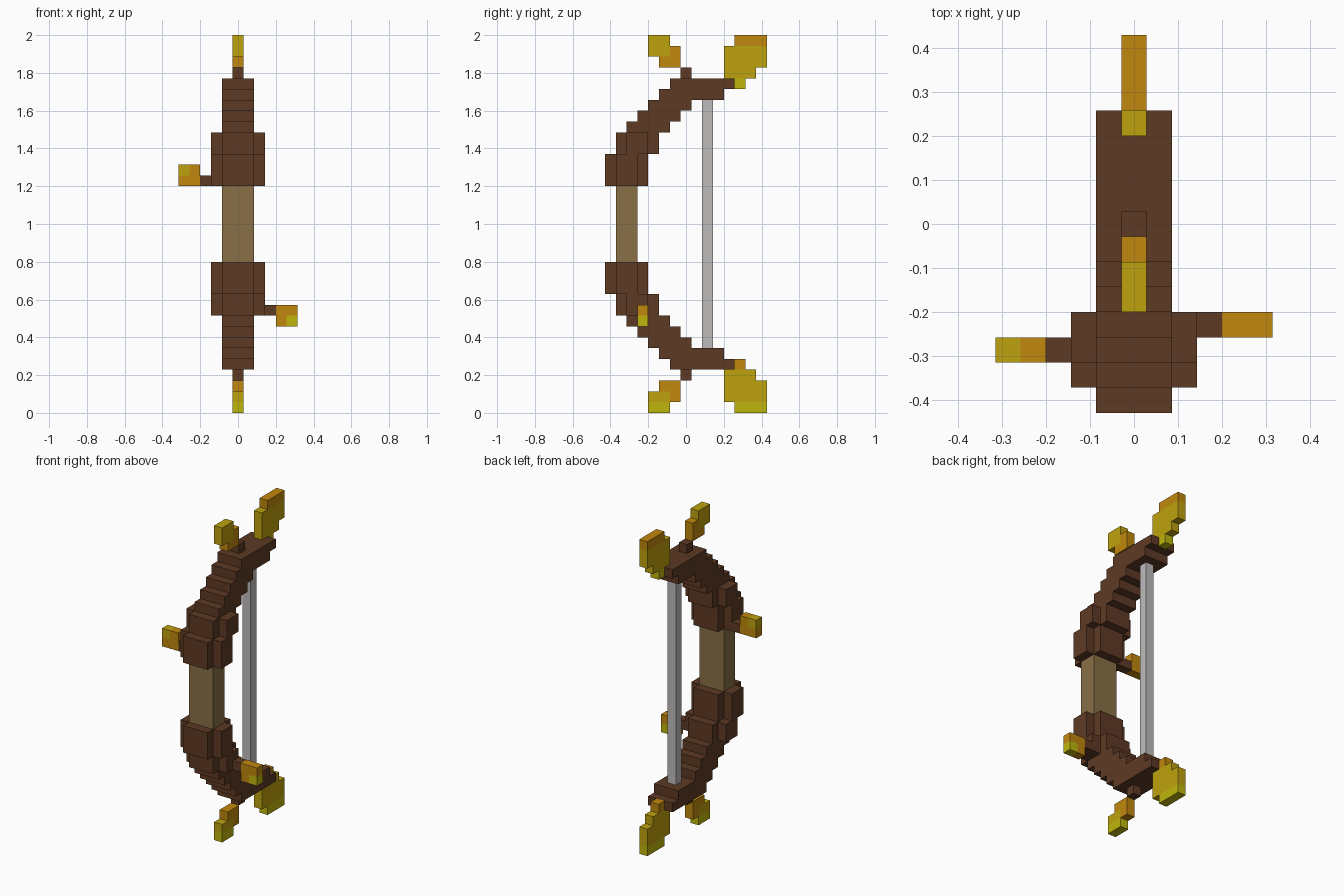
import bpy
import bmesh

cube = bpy.data.objects.get("Cube")
if cube:
    bpy.data.objects.remove(cube, do_unlink=True)

U = 2 / 35          # one block
TALL, DEEP = 35, 15  # size in blocks


def linear(c):
    c /= 255
    return c / 12.92 if c <= 0.04045 else ((c + 0.055) / 1.055) ** 2.4


def material(name, *rgb):
    m = bpy.data.materials.new(name)
    m.use_nodes = True
    col = [linear(c) for c in rgb] + [1]
    m.diffuse_color = col
    bsdf = m.node_tree.nodes["Principled BSDF"]
    bsdf.inputs["Base Color"].default_value = col
    bsdf.inputs["Roughness"].default_value = 0.9
    return m


BARK = material("dark bark", 94, 58, 36)
GRIP = material("tan grip", 136, 112, 70)
CORD = material("grey cord", 190, 188, 187)
GOLD = material("golden orange", 193, 135, 14)
YELLOW = material("leaf yellow", 190, 162, 14)
LIME = material("bright yellow", 191, 182, 12)


def blocks(name, boxes, flip=False):
    """Join boxes given as (x range, y range, z range, material), in blocks."""
    bm = bmesh.new()
    mats = []
    for xs, ys, zs, mat in boxes:
        if flip:
            zs = (TALL - zs[1], TALL - zs[0])
        if mat not in mats:
            mats.append(mat)
        made = bmesh.ops.create_cube(bm, size=1)["verts"]
        for v in made:
            v.co.x = xs[v.co.x > 0] * U
            v.co.y = (ys[v.co.y > 0] - DEEP / 2) * U
            v.co.z = zs[v.co.z > 0] * U
        for f in {f for v in made for f in v.link_faces}:
            f.material_index = mats.index(mat)
    bmesh.ops.recalc_face_normals(bm, faces=bm.faces)
    me = bpy.data.meshes.new(name)
    bm.to_mesh(me)
    bm.free()
    for m in mats:
        me.materials.append(m)
    bpy.context.collection.objects.link(bpy.data.objects.new(name, me))


THIN, WIDE = (-0.5, 0.5), (-1.5, 1.5)

# Grip and string
blocks("grip", [(WIDE, (1, 3), (14, 21), GRIP)])
blocks("string", [(THIN, (9, 10), (6, 29), CORD)])

# Stepped limbs, mirrored top to bottom
for side, flip in (("upper", False), ("lower", True)):
    limb = [(WIDE, (0, 4), (21, 24), BARK), (WIDE, (1, 5), (24, 26), BARK)]
    for i in range(3):
        limb.append((WIDE, (2 + i, 6 + i), (26 + i, 27 + i), BARK))
    limb += [(WIDE, (5, 11), (29, 30), BARK), (WIDE, (6, 12), (30, 31), BARK)]
    blocks(side + "_limb", limb, flip)

    cheeks = []
    for xs in ((-2.5, -1.5), (1.5, 2.5)):
        cheeks += [(xs, (1, 3), (21, 24), BARK), (xs, (2, 4), (24, 26), BARK)]
    blocks(side + "_limb_cheeks", cheeks, flip)
    blocks(side + "_stem", [(THIN, (7, 8), (31, 32), BARK)], flip)

    # Leaves on the tips: outer row and root change colour with the side
    blocks(side + "_front_leaf", [
        (THIN, (4, 6), (34, 35), LIME if flip else YELLOW),
        (THIN, (4, 6), (33, 34), YELLOW),
        (THIN, (6, 7), (32, 34), GOLD),
        (THIN, (5, 6), (32, 33), GOLD)], flip)
    blocks(side + "_back_leaf", [
        (THIN, (12, 15), (34, 35), LIME if flip else GOLD),
        (THIN, (11, 15), (32, 34), YELLOW),
        (THIN, (11, 14), (31, 32), YELLOW),
        (THIN, (12, 13), (30, 31), GOLD if flip else LIME)], flip)

# Side twigs with small leaves
blocks("right_twig", [((-3.5, -2.5), (2, 3), (21, 22), BARK)])
blocks("right_leaf", [
    ((-4.5, -3.5), (2, 3), (21, 23), GOLD),
    ((-5.5, -4.5), (2, 3), (21, 22), GOLD),
    ((-5.5, -4.5), (2, 3), (22, 23), YELLOW)])
blocks("left_twig", [((2.5, 3.5), (3, 4), (9, 10), BARK)])
blocks("left_leaf", [
    ((3.5, 4.5), (3, 4), (8, 10), GOLD),
    ((4.5, 5.5), (3, 4), (9, 10), GOLD),
    ((4.5, 5.5), (3, 4), (8, 9), LIME)])
